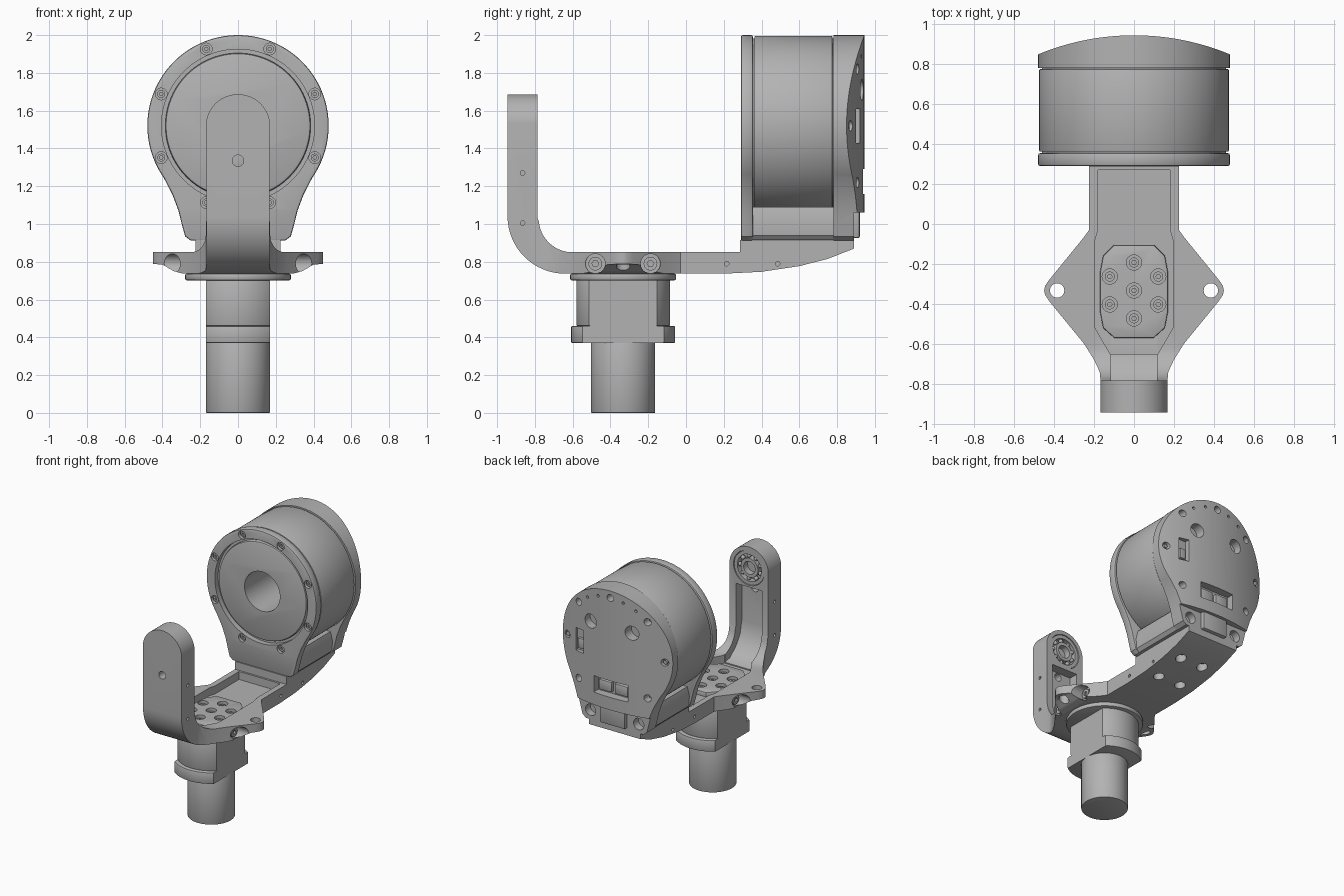
import bpy, bmesh
from math import pi, cos, sin, radians
from mathutils import Matrix, Vector

cube = bpy.data.objects.get("Cube")
if cube:
    bpy.data.objects.remove(cube)

grey = bpy.data.materials.new("machined grey")
grey.use_nodes = True
grey.diffuse_color = (0.45, 0.45, 0.45, 1)
grey.node_tree.nodes["Principled BSDF"].inputs["Base Color"].default_value = (0.45, 0.45, 0.45, 1)

TO_3D = {"x": lambda p, d: (d, p[0], p[1]),
         "y": lambda p, d: (p[0], d, p[1]),
         "z": lambda p, d: (p[0], p[1], d)}


def arc(cx, cy, r, a0, a1, n=24):
    return [(cx + r * cos(radians(a0 + (a1 - a0) * i / n)),
             cy + r * sin(radians(a0 + (a1 - a0) * i / n))) for i in range(n + 1)]


def circle(cx, cy, r, n=32):
    return arc(cx, cy, r, 0, 360, n)[:-1]


def box(x0, x1, y0, y1):
    return [(x0, y0), (x1, y0), (x1, y1), (x0, y1)]


def mirrored(half):
    return half + [(-x, y) for x, y in reversed(half)]


def solid(name, axis, outlines, a, b, bevel=0):
    """Extrude closed outlines along an axis from a to b."""
    bm = bmesh.new()
    for pts in outlines:
        lo = [bm.verts.new(TO_3D[axis](p, a)) for p in pts]
        hi = [bm.verts.new(TO_3D[axis](p, b)) for p in pts]
        bm.faces.new(lo)
        bm.faces.new(hi[::-1])
        for i in range(len(pts)):
            j = (i + 1) % len(pts)
            bm.faces.new((lo[j], lo[i], hi[i], hi[j]))
    bmesh.ops.recalc_face_normals(bm, faces=bm.faces)
    mesh = bpy.data.meshes.new(name)
    bm.to_mesh(mesh)
    bm.free()
    ob = bpy.data.objects.new(name, mesh)
    bpy.context.collection.objects.link(ob)
    mesh.materials.append(grey)
    if bevel:
        mod = ob.modifiers.new("edge", "BEVEL")
        mod.width, mod.segments, mod.angle_limit = bevel, 2, radians(50)
        apply(ob, mod)
    return ob


def apply(ob, mod):
    bpy.ops.object.select_all(action="DESELECT")
    bpy.context.view_layer.objects.active = ob
    ob.select_set(True)
    bpy.ops.object.modifier_apply(modifier=mod.name)


def combine(ob, axis, outlines, a, b, op="DIFFERENCE"):
    """Cut (or intersect) with an extruded tool, then drop the tool."""
    tool = solid("cutter", axis, outlines, a, b)
    tool.hide_render = True
    mod = ob.modifiers.new("cut", "BOOLEAN")
    mod.object, mod.operation, mod.solver = tool, op, "EXACT"
    apply(ob, mod)
    bpy.data.objects.remove(tool)


def ring(name, cx, cz, r_out, r_in, a, b):
    ob = solid(name, "y", [circle(cx, cz, r_out, 64)], a, b)
    combine(ob, "y", [circle(cx, cz, r_in, 64)], a - 0.1, b + 0.1)
    return ob


PY = -0.333   # post axis
MZ = 1.52     # motor axis height

# Post under the bracket
solid("post_shaft", "z", [circle(0, PY, 0.17, 64)], 0, 0.38, 0.004)
for name, r, z0, z1 in (("post_collar", 0.275, 0.37, 0.46), ("post_body", 0.248, 0.46, 0.705)):
    part = solid(name, "z", [circle(0, PY, r, 64)], z0, z1, 0.006)
    combine(part, "x", [box(-1, 0.5, 0, 1)], -0.17, 0.17, "INTERSECT")
solid("post_flange", "z", [circle(0, PY, 0.28, 64)], 0.702, 0.737, 0.008)

# Bracket: side, plan and front outlines intersected
side = ([(-0.945, 1.75), (-0.785, 1.75), (-0.785, 1.03)]
        + arc(-0.6, 1.03, 0.18, 185, 262, 10)
        + [(-0.55, 0.853), (0.285, 0.853), (0.285, 0.915), (0.89, 0.915), (0.89, 0.87),
           (0.75, 0.815), (0.6, 0.777), (0.4, 0.747), (0.2, 0.737)]
        + arc(-0.64, 1.042, 0.305, 270, 180, 16))
plan = mirrored([(0.225, 0.95), (0.225, -0.03), (0.25, -0.065), (0.425, -0.28), (0.445, -0.31),
                 (0.45, PY), (0.445, -0.356), (0.425, -0.386), (0.25, -0.6), (0.2, -0.68),
                 (0.172, -0.74), (0.168, -0.78), (0.168, -1)])
front = mirrored([(0.29, 0.7), (0.29, 0.737), (0.34, 0.75), (0.4, 0.785), (0.47, 0.79), (0.47, 0.87),
                  (0.24, 0.87), (0.24, 0.93), (0.19, 0.95), (0.17, 1.0)]
                 + arc(0, MZ - 0.003, 0.17, 0, 88, 20))
bracket = solid("bracket", "x", [side], -0.6, 0.6)
combine(bracket, "z", [plan], 0.5, 2.2, "INTERSECT")
combine(bracket, "y", [front], -1.2, 1.2, "INTERSECT")

# Tray pocket and the cable channel running up the arm
tray = mirrored([(0.18, 0.27), (0.18, -0.03), (0.195, -0.08), (0.195, -0.52), (0.12, -0.65)])
combine(bracket, "z", [tray], 0.79, 1.3)
channel = [(-0.5, 1.37), (-0.86, 1.37), (-0.86, 1.05), (-0.84, 0.95), (-0.785, 0.87),
           (-0.71, 0.81), (-0.6, 0.788), (-0.5, 0.788)]
combine(bracket, "x", [channel], -0.115, 0.115)
combine(bracket, "y", [circle(0, MZ, 0.135, 48)], -0.84, -0.6)
combine(bracket, "y", [circle(0, 1.335, 0.03)], -1.1, -0.7)

# Bracket holes: ears, side screws, pin holes and underside
combine(bracket, "z", [circle(s * 0.385, PY, 0.036) for s in (-1, 1)], 0.6, 1)
ear_screws = [(-0.48, 0.79), (-0.188, 0.79)]
pins = [(0.215, 0.79), (0.485, 0.79), (-0.865, 1.27), (-0.865, 1.005)]
for s in (-1, 1):
    combine(bracket, "x", [circle(y, z, 0.052) for y, z in ear_screws], s * 0.285, s * 0.6)
    combine(bracket, "x", [circle(y, z, 0.012, 16) for y, z in pins[:2]], s * 0.2, s * 0.3)
    combine(bracket, "x", [circle(y, z, 0.012, 16) for y, z in pins[2:]], s * 0.15, s * 0.3)
    screw = solid("ear_screws", "x", [circle(y, z, 0.036) for y, z in ear_screws], s * 0.27, s * 0.305)
    combine(screw, "x", [circle(y, z, 0.018, 6) for y, z in ear_screws], s * 0.29, s * 0.4)
combine(bracket, "z", [circle(s * 0.1, y, 0.04) for s in (-1, 1) for y in (0.4, 0.65)], 0.6, 0.84)

# Raised mounting pad with a rim and a ring of screws
pad_half = [(0.1, -0.105), (0.155, -0.16), (0.17, -0.24), (0.17, -0.44), (0.155, -0.52), (0.1, -0.57)]
pad = solid("mounting_pad", "z", [mirrored(pad_half)], 0.77, 0.825, 0.008)
bolts = [(0, PY)] + [(0.14 * cos(pi / 6 + i * pi / 3), PY + 0.14 * sin(pi / 6 + i * pi / 3)) for i in range(6)]
combine(pad, "z", [circle(x, y, 0.038) for x, y in bolts], 0.795, 1)
heads = solid("pad_screws", "z", [circle(x, y, 0.025, 20) for x, y in bolts], 0.78, 0.808)
combine(heads, "z", [circle(x, y, 0.012, 6) for x, y in bolts], 0.798, 1)

# Bearing at the top of the arm
ring("bearing_outer_race", 0, MZ, 0.132, 0.105, -0.845, -0.79)
ring("bearing_inner_race", 0, MZ, 0.075, 0.05, -0.845, -0.79)
bm = bmesh.new()
for i in range(9):
    spot = Vector((0.09 * cos(i * 2 * pi / 9), -0.81, MZ + 0.09 * sin(i * 2 * pi / 9)))
    bmesh.ops.create_uvsphere(bm, u_segments=12, v_segments=8, radius=0.017, matrix=Matrix.Translation(spot))
mesh = bpy.data.meshes.new("bearing_balls")
bm.to_mesh(mesh)
bm.free()
mesh.materials.append(grey)
bpy.context.collection.objects.link(bpy.data.objects.new("bearing_balls", mesh))

# Motor housing: two keyhole end covers around a drum
foot = [(0.25, 0.912), (0.28, 0.935), (0.298, 1.0), (0.315, 1.07), (0.347, 1.155)]
keyhole = mirrored(foot + arc(0, MZ, 0.48, -35, 89, 48))
front_cover = solid("motor_front_cover", "y", [keyhole], 0.29, 0.355, 0.01)
combine(front_cover, "y", [circle(0, MZ, 0.405, 96)], 0.2, 0.5)
drum = solid("motor_drum", "y", [circle(0, MZ, 0.475, 128)], 0.362, 0.776, 0.006)
core = solid("motor_core", "y", [circle(0, MZ, 0.462, 96)], 0.33, 0.8)
rotor = solid("motor_rotor", "y", [circle(0, MZ, 0.385, 96)], 0.302, 0.4, 0.015)
for part in (drum, core, rotor):
    combine(part, "y", [circle(0, MZ, 0.155, 64)], 0.1, 0.72)
solid("motor_foot", "y", [mirrored([(0.25, 0.914), (0.272, 0.94), (0.278, 1.02), (0.26, 1.09)])], 0.34, 0.79)


def bolt_circle(r, start):
    return [(r * cos(start + i * pi / 4), MZ + r * sin(start + i * pi / 4)) for i in range(8)]


# Rear cover with a curved back
rear = solid("motor_rear_cover", "y", [keyhole], 0.782, 1.1)
combine(rear, "z", [circle(0, 0.945 - 1.26, 1.26, 256)], 0.5, 2.5, "INTERSECT")
combine(rear, "y", [box(-0.6, 0.6, 0.5, 1.06)], 0.89, 1.2)
combine(rear, "y", [box(-0.15, 0.15, 1.16, 1.29), box(0.25, 0.33, 1.43, 1.61)], 0.88, 1.2)
combine(rear, "y", [circle(s * 0.18, 1.71, 0.055) for s in (-1, 1)], 0.86, 1.2)
combine(rear, "y", [circle(s * 0.21, 0.985, 0.045) for s in (-1, 1)], 0.83, 1.2)
rear_bolts = [p for p in bolt_circle(0.425, 0) if p[1] > 1.15]
combine(rear, "y", [circle(x, z, 0.028, 24) for x, z in rear_bolts], 0.84, 1.2)
combine(rear, "y", [circle(0.425 * cos(a), MZ + 0.425 * sin(a), 0.011, 12)
                    for a in (1.05, 1.31, 1.83, 2.09)], 0.86, 1.2)
solid("rear_screws", "y", [circle(x, z, 0.016, 16) for x, z in rear_bolts], 0.82, 0.865)
solid("rear_lower_plate", "y", [box(-0.11, 0.11, 0.925, 1.15)], 0.85, 0.92, 0.01)
solid("connector_sockets", "y", [box(x - 0.055, x + 0.055, 1.18, 1.26) for x in (-0.07, 0.07)], 0.86, 0.91, 0.006)
solid("side_socket", "y", [box(0.265, 0.315, 1.45, 1.53)], 0.86, 0.9, 0.005)

# Front cover screws
front_bolts = bolt_circle(0.44, pi / 8)
combine(front_cover, "y", [circle(x, z, 0.031, 24) for x, z in front_bolts], 0.2, 0.315)
screws = solid("front_screws", "y", [circle(x, z, 0.021, 20) for x, z in front_bolts], 0.302, 0.34)
combine(screws, "y", [circle(x, z, 0.01, 6) for x, z in front_bolts], 0.2, 0.315)

# Smooth the round surfaces, keep the edges crisp
bpy.ops.object.select_all(action="DESELECT")
for ob in bpy.context.collection.objects:
    if ob.type == "MESH":
        ob.select_set(True)
        bpy.context.view_layer.objects.active = ob
bpy.ops.object.shade_smooth_by_angle(angle=radians(30))
